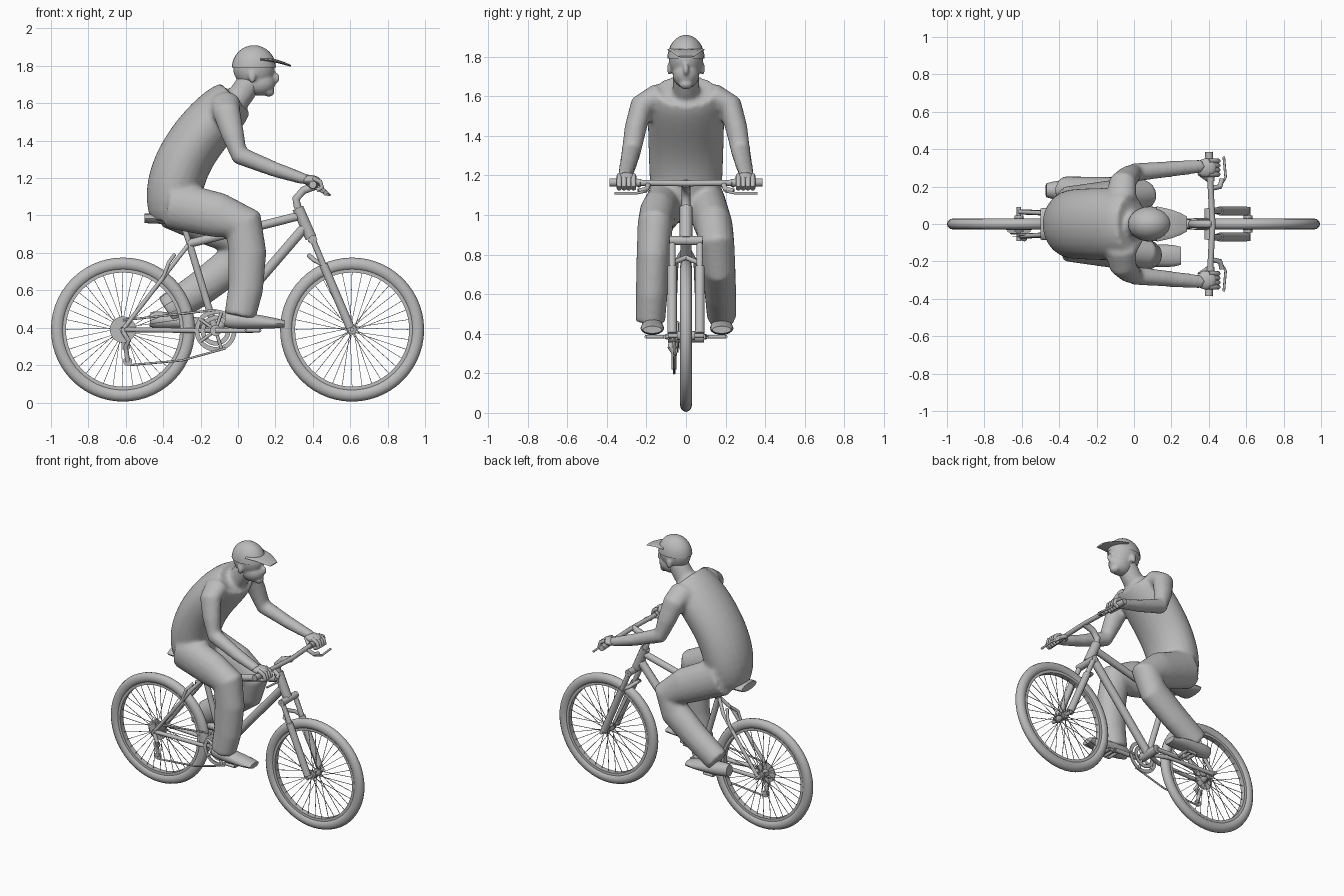
import bpy, bmesh, math
from mathutils import Matrix, Vector
from mathutils.geometry import interpolate_bezier

cube = bpy.data.objects.get("Cube")
if cube:
    bpy.data.objects.remove(cube, do_unlink=True)

GREY = (.5, .5, .5, 1)
grey = bpy.data.materials.new("plain_grey")
grey.use_nodes = True
grey.diffuse_color = GREY
grey.node_tree.nodes["Principled BSDF"].inputs["Base Color"].default_value = GREY


def finish(name, bm, angle=50, voxel=None):
    """Turn a bmesh into a smooth object, optionally fused into one skin."""
    bmesh.ops.recalc_face_normals(bm, faces=bm.faces[:])
    mesh = bpy.data.meshes.new(name)
    bm.to_mesh(mesh)
    bm.free()
    mesh.materials.append(grey)
    obj = bpy.data.objects.new(name, mesh)
    bpy.context.collection.objects.link(obj)
    if voxel:
        remesh = obj.modifiers.new("fuse", 'REMESH')
        remesh.mode = 'VOXEL'
        remesh.voxel_size = voxel
        remesh.use_smooth_shade = True
        soften = obj.modifiers.new("soften", 'SMOOTH')
        soften.iterations = 4
    else:
        bpy.ops.object.select_all(action='DESELECT')
        bpy.context.view_layer.objects.active = obj
        obj.select_set(True)
        bpy.ops.object.shade_smooth_by_angle(angle=math.radians(angle))


def loft(bm, path, thick, wide, dome=None, sides=14):
    """Skin ellipses along a path; sizes run from first to last value, dome rounds both ends."""
    path = [Vector(p) for p in path]
    span = (path[-1] - path[0]).normalized()
    across = Vector((1, 0, 0)) if abs(span.y) > .8 else Vector((0, 1, 0))
    last = len(path) - 1
    rings = []
    for i, centre in enumerate(path):
        tangent = (path[min(i + 1, last)] - path[max(i - 1, 0)]).normalized()
        side = (across - tangent * tangent.dot(across)).normalized()
        up = tangent.cross(side)
        t = i / last
        size = 1
        if dome:
            reach = abs(2 * (i + 1) / (last + 2) - 1)
            size = (1 - reach ** dome) ** (1 / dome)
        up *= size * (thick[0] + t * (thick[-1] - thick[0]))
        side *= size * (wide[0] + t * (wide[-1] - wide[0]))
        turns = [math.tau * (k + .5) / sides for k in range(sides)]
        rings.append([bm.verts.new(centre + up * math.cos(a) + side * math.sin(a)) for a in turns])
    for a, b in zip(rings, rings[1:]):
        for k in range(sides):
            bm.faces.new((a[k - 1], a[k], b[k], b[k - 1]))
    bm.faces.new(rings[0])
    bm.faces.new(rings[-1])


def tube(bm, radius, *path, sides=10):
    loft(bm, path, [radius], [radius], sides=sides)


def tubes(name, *paths):
    """One object from several (radius, point, point, ...) paths."""
    bm = bmesh.new()
    for path in paths:
        tube(bm, *path)
    finish(name, bm)


def flip(point, s):
    return point[0], s * point[1], point[2]


def both(*paths):
    """Repeat paths on the right and left sides."""
    return [(r, *[flip(p, s) for p in points]) for s in (-1, 1) for r, *points in paths]


def straight(start, end, count=12):
    return [Vector(start).lerp(Vector(end), k / (count - 1)) for k in range(count)]


def limb(s, inner, outer, *bends):
    """Path through (x, z) bends that spreads quickly sideways from the body."""
    last = len(bends) - 1
    return [(x, s * (inner + (outer - inner) * (i / last) ** .4), z) for i, (x, z) in enumerate(bends)]


def ball(bm, centre, radii):
    matrix = Matrix.Translation(centre) @ Matrix.Diagonal((*radii, 1))
    bmesh.ops.create_uvsphere(bm, u_segments=24, v_segments=16, radius=1, matrix=matrix)


def lathe(bm, centre, profile, steps=32):
    """Spin a closed (radius, y) profile around an axle."""
    rings = []
    for k in range(steps):
        a = math.tau * k / steps
        spoke = Vector((math.cos(a), 0, math.sin(a)))
        rings.append([bm.verts.new(Vector(centre) + spoke * r + Vector((0, y, 0))) for r, y in profile])
    for k in range(steps):
        a, b = rings[k - 1], rings[k]
        for j in range(len(profile)):
            bm.faces.new((a[j - 1], a[j], b[j], b[j - 1]))


def band(inner, outer, half):
    return [(inner, -half), (outer, -half), (outer, half), (inner, half)]


def around(centre, radius, angle, y=0):
    return centre[0] + radius * math.cos(angle), y, centre[2] + radius * math.sin(angle)


# Main points of the bicycle
REAR, FRONT, CRANK = (-.615, 0, .39), (.61, 0, .39), (-.12, 0, .385)
SEAT_LUG, HEAD_TOP, HEAD_LOW = (-.26, 0, .85), (.32, 0, 1.04), (.39, 0, .88)
BAR, CROWN, FORK_TIP = (.42, 0, 1.16), (.4, .07, .87), (.6, .07, .4)
STAY_TIP = (-.615, .065, .39)

# Wheels: tyre, rim, laced spokes and hub
for label, hub in (("rear", REAR), ("front", FRONT)):
    bm = bmesh.new()
    turns = [math.tau * k / 12 for k in range(12)]
    lathe(bm, hub, [(.35 + .035 * math.cos(a), .03 * math.sin(a)) for a in turns], 56)
    finish(label + "_tyre", bm)
    bm = bmesh.new()
    lathe(bm, hub, band(.305, .33, .018), 56)
    finish(label + "_rim", bm)
    bm = bmesh.new()
    for k in range(36):
        a = math.tau * k / 36
        lean = .5 if k % 4 < 2 else -.5
        flange = .03 if k % 2 else -.03
        tube(bm, .002, around(hub, .02, a + lean, flange), around(hub, .31, a), sides=4)
    finish(label + "_spokes", bm)
    axle = Vector((0, .09, 0))
    tubes(label + "_hub", (.012, Vector(hub) - axle, Vector(hub) + axle),
          (.024, Vector(hub) - axle / 2, Vector(hub) + axle / 2))

# Frame
top_joint = Vector(HEAD_TOP).lerp(HEAD_LOW, .25)
low_joint = Vector(HEAD_TOP).lerp(HEAD_LOW, .6)
tubes("frame", (.024, top_joint, SEAT_LUG), (.028, low_joint, CRANK), (.02, SEAT_LUG, CRANK),
      (.032, HEAD_TOP, HEAD_LOW))
tubes("seat_post", (.016, SEAT_LUG, (-.3, 0, .97)))
tubes("rear_stays", *both((.012, SEAT_LUG, (-.33, .05, .76), STAY_TIP),
                          (.014, CRANK, (-.25, .05, .385), STAY_TIP)))
tubes("rear_brakes", *both((.01, (-.4, .06, .67), (-.37, .06, .75), (-.34, .02, .79))))

# Saddle
bm = bmesh.new()
loft(bm, straight((-.5, 0, .985), (-.17, 0, .97)), [.03, .016], [.1, .016], dome=4)
finish("saddle", bm)

# Suspension fork with arch over the tyre
slider_top = Vector(CROWN).lerp(FORK_TIP, .28)
tubes("fork", (.024, HEAD_LOW, flip(CROWN, 0)), (.024, flip(CROWN, -1.2), flip(CROWN, 1.2)),
      *both((.017, CROWN, slider_top), (.024, slider_top, FORK_TIP),
            (.013, slider_top, (.41, .06, .76), (.38, 0, .785))))

# Handlebar, stem, grips and levers
GRIP_END = (.4, .385, 1.165)
tubes("handlebar", (.016, flip(GRIP_END, -1), BAR, GRIP_END))
tubes("stem", (.022, HEAD_TOP, (.31, 0, 1.09), (.35, 0, 1.135), BAR))
tubes("grips", *both((.021, (.41, .23, 1.163), GRIP_END)))
tubes("brake_levers", *both((.014, (.41, .19, 1.155), (.46, .2, 1.13), (.47, .24, 1.12)),
                            (.007, (.46, .2, 1.12), (.49, .25, 1.11), (.48, .36, 1.11))))

# Chainset: rings and spider arms
bm = bmesh.new()
for outer, y in ((.112, -.055), (.08, -.042)):
    lathe(bm, (CRANK[0], y, CRANK[2]), band(outer - .024, outer, .003), 40)
for k in range(5):
    tube(bm, .009, around(CRANK, 0, 0, -.06), around(CRANK, .1, math.tau * k / 5, -.055))
finish("chainrings", bm)
tubes("bottom_bracket", (.03, around(CRANK, 0, 0, -.09), around(CRANK, 0, 0, .09)))

# Cranks and caged pedals, right one forward
for label, s, angle in (("right", -1, 0), ("left", 1, math.pi)):
    near, far = s * .11, s * .2
    tip = around(CRANK, .2, angle)
    tubes(label + "_crank", (.015, around(CRANK, 0, 0, s * .085), around(CRANK, .2, angle, s * .095)))
    front, back = around(tip, .035, 0), around(tip, .035, math.pi)
    corners = [(p[0], y, p[2]) for p, y in ((front, near), (front, far), (back, far), (back, near))]
    tubes(label + "_pedal", (.009, around(tip, 0, 0, s * .09), around(tip, 0, 0, far)),
          *[(.01, corners[k - 1], corners[k]) for k in range(4)])

# Cassette, derailleur and chain
bm = bmesh.new()
for k in range(6):
    step = .007 * k
    lathe(bm, (REAR[0], -.03 - step, REAR[2]), band(.015, .07 - step, .002), 28)
finish("cassette", bm)
UPPER_PULLEY, LOWER_PULLEY = (-.6, -.06, .3), (-.59, -.06, .22)
bm = bmesh.new()
for pulley in (UPPER_PULLEY, LOWER_PULLEY):
    lathe(bm, pulley, band(.006, .024, .006), 14)
tube(bm, .013, (-.615, -.07, .38), (-.585, -.08, .33), UPPER_PULLEY, LOWER_PULLEY)
finish("derailleur", bm)
tubes("chain", (.006, around(REAR, .05, math.pi / 2, -.055), around(CRANK, .11, math.pi / 2, -.055)),
      (.006, (-.58, -.06, .2), (-.3, -.06, .225), around(CRANK, .11, -math.pi / 3, -.06)))

# Rider: bent back, neck, arms and trouser legs fused into one skin
bm = bmesh.new()
spine = [Vector(p) for p in ((-.33, 0, .93), (-.4, 0, 1.25), (-.2, 0, 1.45), (.02, 0, 1.66))]
loft(bm, interpolate_bezier(*spine, 20)[1:-1], [.155, .145], [.18, .2], dome=4, sides=24)
tube(bm, .068, (-.04, 0, 1.57), (.02, 0, 1.65), (.08, 0, 1.74), sides=16)
for s in (-1, 1):
    arm = limb(s, .13, .31, (-.07, 1.6), (-.06, 1.55), (-.03, 1.44), (.01, 1.32), (.2, 1.245), (.37, 1.19))
    loft(bm, arm, [.085, .03], [.07, .036])
right_leg = limb(-1, .1, .18, (-.36, 1.06), (-.1, 1), (.03, .95), (.05, .8), (.04, .6), (.01, .46))
left_leg = limb(1, .1, .18, (-.36, 1.06), (-.1, .94), (.02, .85), (-.03, .74), (-.2, .61), (-.38, .49))
for leg in (right_leg, left_leg):
    loft(bm, leg, [.13, .085], [.1, .075], sides=18)
finish("rider_body", bm, voxel=.014)

# Hands curled round the grips
for label, s in (("right", -1), ("left", 1)):
    bm = bmesh.new()
    ball(bm, (.385, s * .3, 1.19), (.055, .05, .026))
    for k in range(4):
        y = s * (.265 + .024 * k)
        tube(bm, .013, (.4, y, 1.2), (.44, y, 1.18), (.45, y, 1.15), (.42, y, 1.135))
    tube(bm, .013, (.35, s * .27, 1.19), (.4, s * .235, 1.15))
    finish(label + "_hand", bm)

# Shoes
for label, y, heel in (("right", -.17, -.07), ("left", .18, -.47)):
    bm = bmesh.new()
    loft(bm, straight((heel, y, .445), (heel + .32, y, .42)), [.055, .025], [.05, .065], dome=3)
    finish(label + "_shoe", bm)

# Head: skull, jaw, nose and ears
SKULL = (.085, 0, 1.79)
bm = bmesh.new()
ball(bm, SKULL, (.112, .086, .11))
ball(bm, (.115, 0, 1.71), (.085, .068, .07))
ball(bm, (.165, 0, 1.66), (.03, .035, .025))
ball(bm, (.2, 0, 1.735), (.024, .015, .03))
for s in (-1, 1):
    ball(bm, (.075, s * .084, 1.74), (.02, .012, .032))
finish("head", bm, voxel=.008)

# Cap with brim
bm = bmesh.new()
ball(bm, SKULL, (.118, .094, .12))
bmesh.ops.bisect_plane(bm, geom=bm.verts[:] + bm.edges[:] + bm.faces[:], plane_co=SKULL,
                       plane_no=(0, 0, -1), clear_outer=True)
loft(bm, [(.12, 0, 1.835), (.2, 0, 1.827), (.25, 0, 1.812), (.283, 0, 1.8)], [.012, .005], [.095, .04])
finish("cap", bm)
